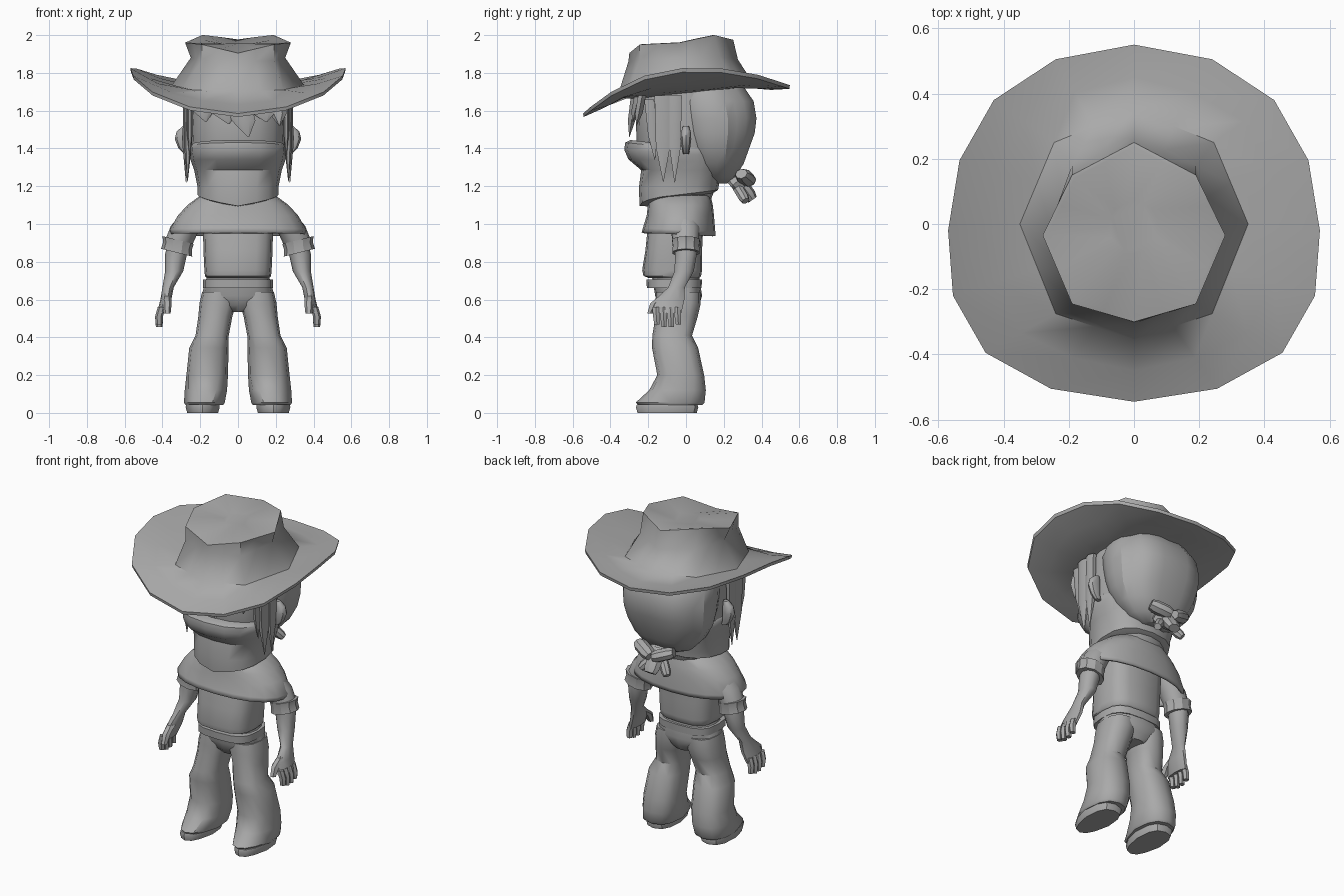
import bpy, bmesh, math
from mathutils import Vector, Matrix

grey = bpy.data.materials.new("plain grey")
grey.diffuse_color = (0.4, 0.4, 0.4, 1)


def skin(name, rings, caps=True, angle=40, thick=0):
    """Bridge a list of equal-length point loops into one smooth part."""
    bm = bmesh.new()
    loops = [[bm.verts.new(p) for p in r] for r in rings]
    n = len(loops[0])
    for a, b in zip(loops, loops[1:]):
        for i in range(n):
            j = (i + 1) % n
            bm.faces.new((a[i], a[j], b[j], b[i]))
    if caps:
        bm.faces.new(loops[0])
        bm.faces.new(loops[-1])
    bmesh.ops.recalc_face_normals(bm, faces=bm.faces)
    me = bpy.data.meshes.new(name)
    bm.to_mesh(me)
    bm.free()
    me.materials.append(grey)
    ob = bpy.data.objects.new(name, me)
    bpy.context.collection.objects.link(ob)
    bpy.ops.object.select_all(action='DESELECT')
    ob.select_set(True)
    bpy.context.view_layer.objects.active = ob
    bpy.ops.object.shade_smooth_by_angle(angle=math.radians(angle))
    if thick:
        m = ob.modifiers.new("thickness", 'SOLIDIFY')
        m.thickness = thick
    return ob


def oval(cx, cy, z, rx, ry, tx=0, ty=0, toe=0, n=12, power=1.0, groove=0):
    """Horizontal rounded loop; tx, ty slope it, toe narrows its front,
    groove pinches some points at the back."""
    pts = []
    for i in range(n):
        a = 2 * math.pi * i / n
        c, s = math.cos(a), math.sin(a)
        k = 1 - groove if i % 4 == 2 and s > .2 else 1
        dy = math.copysign(abs(s) ** power, s) * ry * k
        dx = math.copysign(abs(c) ** power, c) * rx * k * (1 - toe * max(0, -dy / ry))
        pts.append((cx + dx, cy + dy, z + tx * dx + ty * dy))
    return pts


def span(z, rx, yf, yb, ty=0, **kw):
    """Centred loop given by its front and back y."""
    return oval(0, (yf + yb) / 2, z, rx, (yb - yf) / 2, 0, ty, **kw)


def loft(name, data, n=12, power=1.0, angle=40):
    return skin(name, [oval(*d, n=n, power=power) for d in data], angle=angle)


# --- Hat: loops are given as right halves from front to back, then mirrored
def full(half):
    return half + [(-x, y, z) for x, y, z in half[-2:0:-1]]


def refine(half):
    out = [half[0]]
    for a, b in zip(half, half[1:]):
        out += [tuple((Vector(a) + Vector(b)) / 2), b]
    return out


def mix(a, b, t, dz=0):
    return [(p[0] + (q[0] - p[0]) * t, p[1] + (q[1] - p[1]) * t,
             p[2] + (q[2] - p[2]) * t + dz) for p, q in zip(a, b)]


brim = [(0, -.545, 1.585), (.255, -.505, 1.62), (.455, -.395, 1.70),
        (.555, -.22, 1.785), (.57, -.02, 1.825), (.535, .195, 1.822),
        (.43, .38, 1.79), (.24, .505, 1.75), (0, .55, 1.735)]
base = refine([(0, -.355, 1.70), (.24, -.275, 1.71), (.35, 0, 1.735),
               (.245, .25, 1.75), (0, .35, 1.755)])
waist = refine([(0, -.305, 1.86), (.19, -.245, 1.865), (.25, -.02, 1.88),
                (.19, .18, 1.885), (0, .275, 1.87)])
rim = refine([(0, -.30, 1.905), (.19, -.245, 1.95), (.28, -.035, 1.96),
              (.19, .15, 2.0), (0, .25, 1.975)])
lip = [(x * .95, y * .95, z + .002) for x, y, z in rim]
lip = [(x, y, min(z, 2)) for x, y, z in lip]
dip = [(x * .3, y * .3, 1.955) for x, y, z in rim]
skin("hat", [full(h) for h in (
    mix([(x * .75, y * .75, z) for x, y, z in base], base, 0, -.04),
    mix(base, brim, 0, -.03), mix(base, brim, .5, -.035),
    mix(base, brim, .985, -.02), brim, mix(base, brim, .5, -.01),
    base, waist, rim, lip, dip)], angle=52)

# --- Head, face scarf and back hair
skin("head", [span(*d, n=16, power=.85) for d in (
    (1.10, .14, -.14, .12), (1.2, .20, -.21, .16), (1.3, .235, -.22, .2),
    (1.42, .25, -.262, .23), (1.57, .255, -.265, .25), (1.70, .25, -.25, .25))])


def pointed(ring, drop):
    return [(x, y, z - drop * max(0, 1 - abs(x) / .2) * (y < 0)) for x, y, z in ring]


scarf = [span(*d, n=16, power=.8) for d in (
    (1.14, .17, -.2, .13, .1), (1.155, .215, -.245, .17, .12),
    (1.20, .215, -.25, .175, .05), (1.285, .232, -.237, .19),
    (1.335, .25, -.305, .2, -.03), (1.375, .258, -.327, .2, -.07),
    (1.405, .26, -.322, .2, -.1), (1.415, .252, -.295, .2, -.12))]
skin("face_scarf", [pointed(scarf[0], .03), pointed(scarf[1], .035)] + scarf[2:], angle=50)
skin("back_hair", [span(*d, n=24, power=.9, groove=.05) for d in (
    (1.215, .08, .12, .22), (1.25, .16, .07, .265), (1.32, .225, .015, .31),
    (1.40, .268, -.02, .34), (1.48, .284, -.05, .37), (1.56, .288, -.07, .38),
    (1.65, .28, -.09, .365), (1.73, .24, -.1, .31))], angle=30)


def strand(name, x, y, z0, z1, wx, wy, lean=0, push=0):
    """Flat pointed lock of hair hanging from z0 to z1."""
    loft(name, [(x + lean * t, y + push * t, z0 + (z1 - z0) * t, wx * w, wy * w)
                for t, w in ((0, 1), (.6, .9), (1, .05))], n=6)


# --- Fringe locks over the forehead
for x, z, w, lean in ((-.20, 1.54, .06, .03), (-.10, 1.53, .08, .05),
                      (-.01, 1.46, .07, .065), (.10, 1.54, .08, .05),
                      (.20, 1.52, .05, .02)):
    strand("fringe_lock", x, -.272 + abs(x) * .2, 1.68, z, w, .025, lean, -.03)

# --- Paired parts
for s, side in ((1, "right"), (-1, "left")):
    # Side locks and ears
    strand(side + "_front_lock", s * .262, -.125, 1.68, 1.225, .022, .048, s * .005, .005)
    strand(side + "_rear_lock", s * .27, -.055, 1.68, 1.22, .022, .038, s * .005, -.005)
    strand(side + "_thin_lock", s * .255, -.195, 1.66, 1.34, .015, .03, 0, .03)
    loft(side + "_ear", [(s * .265, 0, 1.37, .02, .015), (s * .285, 0, 1.40, .03, .022),
                         (s * .295, .0, 1.45, .04, .028), (s * .29, .0, 1.49, .035, .025),
                         (s * .275, .0, 1.52, .015, .015)], n=8)
    # Arm, rolled sleeve and cuff
    loft(side + "_arm", [(s * .30, 0, .95, .06, .06), (s * .328, 0, .84, .058, .06),
                         (s * .338, -.01, .75, .048, .054),
                         (s * .37, -.05, .665, .03, .046),
                         (s * .382, -.085, .60, .029, .08),
                         (s * .405, -.10, .53, .024, .08)], n=10)
    loft(side + "_sleeve", [(s * .22, -.02, 1.06, .06, .08, s * .3),
                            (s * .285, -.005, .97, .07, .08, s * .3),
                            (s * .315, 0, .90, .07, .07, s * .25)], n=10)
    loft(side + "_cuff", [(s * .322, 0, .848, .06, .06, s * .25),
                          (s * .325, 0, .848, .083, .075, s * .25),
                          (s * .32, 0, .885, .076, .073, s * .25),
                          (s * .317, 0, .915, .083, .077, s * .25),
                          (s * .315, 0, .915, .06, .06, s * .25)], n=10, angle=30)
    # Fingers and thumb
    for k in range(4):
        y = -.16 + k * .038
        loft(side + "_finger", [(s * .405, y, .56, .02, .021),
                                (s * .418, y + .003, .51, .021, .02),
                                (s * .417, y + .006, .456 + (.012 if k in (0, 3) else 0),
                                 .018, .016)], n=6)
    loft(side + "_thumb", [(s * .378, -.11, .62, .024, .035),
                           (s * .375, -.165, .58, .024, .028),
                           (s * .375, -.19, .525, .018, .018)], n=6)
    # Flared trouser leg covering the boot
    loft(side + "_leg", [(s * .10, -.04, .64, .09, .118), (s * .106, -.042, .58, .098, .12),
                         (s * .12, -.05, .51, .09, .112), (s * .137, -.073, .41, .088, .105),
                         (s * .154, -.058, .345, .104, .122), (s * .163, -.028, .2, .11, .124),
                         (s * .17, -.045, .12, .112, .15, 0, 0, .15),
                         (s * .178, -.084, .055, .108, .182, 0, 0, .35),
                         (s * .178, -.083, .042, .10, .17, 0, 0, .35)], power=.8)
    loft(side + "_sole", [(s * .187, -.10, 0, .082, .157, 0, 0, .3),
                          (s * .187, -.10, .03, .09, .165, 0, 0, .3),
                          (s * .187, -.10, .045, .088, .16, 0, 0, .3)], power=.75)

# --- Shawl, shirt, belt and hips
skin("shawl", [span(*d, n=20, power=p) for p, d in (
    (.85, (1.16, .15, -.16, .11)), (.85, (1.15, .20, -.195, .13)),
    (.85, (1.10, .268, -.202, .142)), (.88, (1.045, .318, -.208, .148)),
    (.92, (.97, .362, -.228, .155, -.05)), (.88, (.945, .355, -.235, .155, -.05)))],
    caps=False, thick=.015, angle=45)
skin("shirt", [span(*d, n=16, power=.65) for d in (
    (.715, .165, -.2, .07), (.725, .175, -.225, .08), (.755, .178, -.232, .085),
    (.86, .183, -.215, .085), (.96, .185, -.205, .09), (1.12, .17, -.17, .1))])
skin("belt", [span(*d, n=16, power=.65) for d in (
    (.66, .165, -.19, .065), (.66, .184, -.207, .082),
    (.705, .184, -.21, .085), (.705, .165, -.19, .065))], angle=30)
skin("hips", [span(*d, n=16, power=.8) for d in (
    (.535, .06, -.11, .05), (.57, .15, -.145, .07),
    (.62, .193, -.163, .085), (.72, .165, -.18, .07))])


# --- Hair knot: tie band and short bow-like ends
def block(name, loc, size, rx=0, ry=0):
    turn = (Matrix.Translation(loc) @ Matrix.Rotation(math.radians(ry), 4, 'Y')
            @ Matrix.Rotation(math.radians(rx), 4, 'X'))
    rings = [[turn @ Vector(p) for p in oval(0, 0, z * size[2], size[0] * k, size[1] * k, n=8)]
             for z, k in ((-1, .75), (-.6, 1), (.6, 1), (1, .75))]
    skin(name, rings, angle=30)


block("hair_tie", (0, .265, 1.22), (.07, .065, .035), rx=-50)
block("hair_tail", (0, .31, 1.19), (.05, .035, .075), rx=35)
for s in (1, -1):
    block("knot_loop", (s * .065, .315, 1.245), (.036, .045, .065), ry=s * 70, rx=20)
    block("knot_end", (s * .055, .29, 1.165), (.028, .028, .062), ry=s * -40, rx=25)
